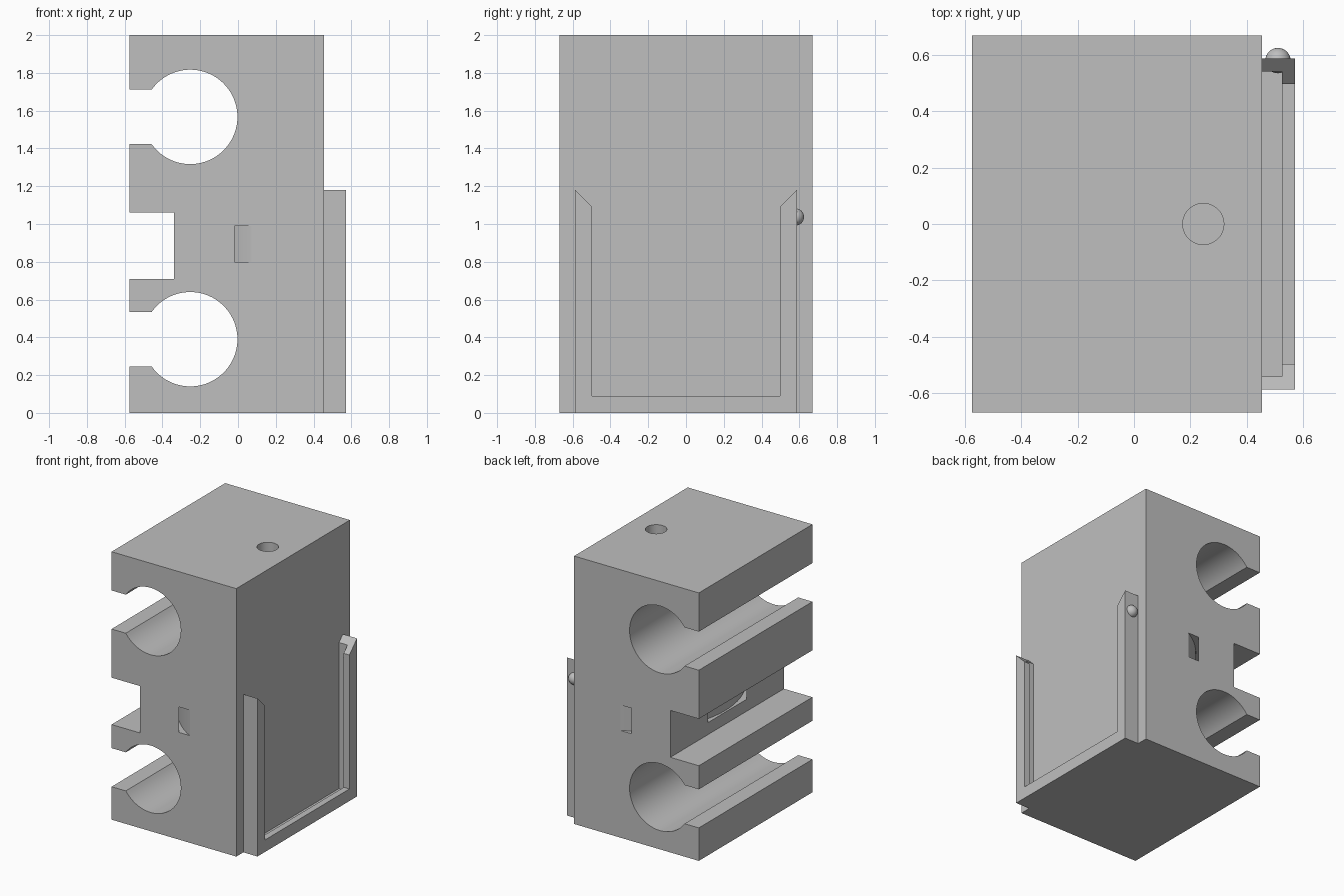
import bpy, bmesh, math

cube = bpy.data.objects.get("Cube")
if cube:
    bpy.data.objects.remove(cube, do_unlink=True)

grey = bpy.data.materials.new("plain_grey")
grey.use_nodes = True
colour = (0.52, 0.52, 0.52, 1)
grey.diffuse_color = colour
grey.node_tree.nodes["Principled BSDF"].inputs["Base Color"].default_value = colour


def finish(name, bm):
    bmesh.ops.recalc_face_normals(bm, faces=bm.faces)
    mesh = bpy.data.meshes.new(name)
    bm.to_mesh(mesh)
    bm.free()
    mesh.materials.append(grey)
    ob = bpy.data.objects.new(name, mesh)
    bpy.context.collection.objects.link(ob)
    return ob


def prism(name, outline, offset):
    """Extrude a closed outline of 3D points by an offset."""
    bm = bmesh.new()
    face = bm.faces.new([bm.verts.new(p) for p in outline])
    new = bmesh.ops.extrude_face_region(bm, geom=[face])["geom"]
    verts = [g for g in new if isinstance(g, bmesh.types.BMVert)]
    bmesh.ops.translate(bm, vec=offset, verts=verts)
    return finish(name, bm)


def arc(cx, cy, r, start, end, steps):
    return [(cx + r * math.cos(start + (end - start) * i / steps),
             cy + r * math.sin(start + (end - start) * i / steps))
            for i in range(steps + 1)]


def activate(ob):
    bpy.ops.object.select_all(action='DESELECT')
    ob.select_set(True)
    bpy.context.view_layer.objects.active = ob


def cut(target, cutter):
    mod = target.modifiers.new("cut", 'BOOLEAN')
    mod.operation, mod.solver, mod.object = 'DIFFERENCE', 'EXACT', cutter
    activate(target)
    bpy.ops.object.modifier_apply(modifier=mod.name)
    bpy.data.objects.remove(cutter, do_unlink=True)


# Body: front profile with two round clip channels and a square notch
SIDE, BACK, HALF = -0.575, 0.455, 0.67


def channel(z):
    mouth = math.pi - math.asin(0.144 / 0.25)
    return ([(SIDE, z - 0.144)] + arc(-0.253, z, 0.25, -mouth, mouth, 56)
            + [(SIDE, z + 0.144)])


profile = ([(BACK, 2), (BACK, 0), (SIDE, 0)] + channel(0.39)
           + [(SIDE, 0.71), (-0.34, 0.71), (-0.34, 1.06), (SIDE, 1.06)]
           + channel(1.567) + [(SIDE, 2)])
body = prism("body", [(x, -HALF, z) for x, z in profile], (0, 2 * HALF, 0))

# Curved strap slot running from front to back behind the notch
cx, swing = 0.44, 1.2
ring = (arc(cx, 0, 0.812, math.pi - swing, math.pi + swing, 64)
        + arc(cx, 0, 0.765, math.pi + swing, math.pi - swing, 64))
cut(body, prism("slot_cutter", [(x, y, 0.8) for x, y in ring], (0, 0, 0.19)))

# Blind round hole in the top
circle = arc(0.246, 0, 0.073, 0, 2 * math.pi, 40)[:-1]
cut(body, prism("hole_cutter", [(x, y, 1.2) for x, y in circle], (0, 0, 1)))

# Side rail: L section swept around a U path with mitred corners
section = [(0, 0.45), (0, 0.572), (0.09, 0.572),
           (0.09, 0.525), (0.045, 0.525), (0.045, 0.45)]
W, H = 0.587, 1.18
bm = bmesh.new()
rings = []
for side, top in ((-1, True), (-1, False), (1, False), (1, True)):
    rings.append([bm.verts.new((x, side * (W - d), H - d if top else d))
                  for d, x in section])
for a, b in zip(rings, rings[1:]):
    for i in range(len(section)):
        j = (i + 1) % len(section)
        bm.faces.new((a[i], a[j], b[j], b[i]))
bm.faces.new(rings[0])
bm.faces.new(rings[-1])
finish("side_rail", bm)

# Small round catch on the rail
bm = bmesh.new()
bmesh.ops.create_uvsphere(bm, u_segments=32, v_segments=16, radius=0.045)
bmesh.ops.translate(bm, vec=(0.511, 0.58, 1.037), verts=bm.verts)
catch = finish("rail_catch", bm)

for ob in (body, catch):
    activate(ob)
    bpy.ops.object.shade_smooth_by_angle(angle=math.radians(25))
